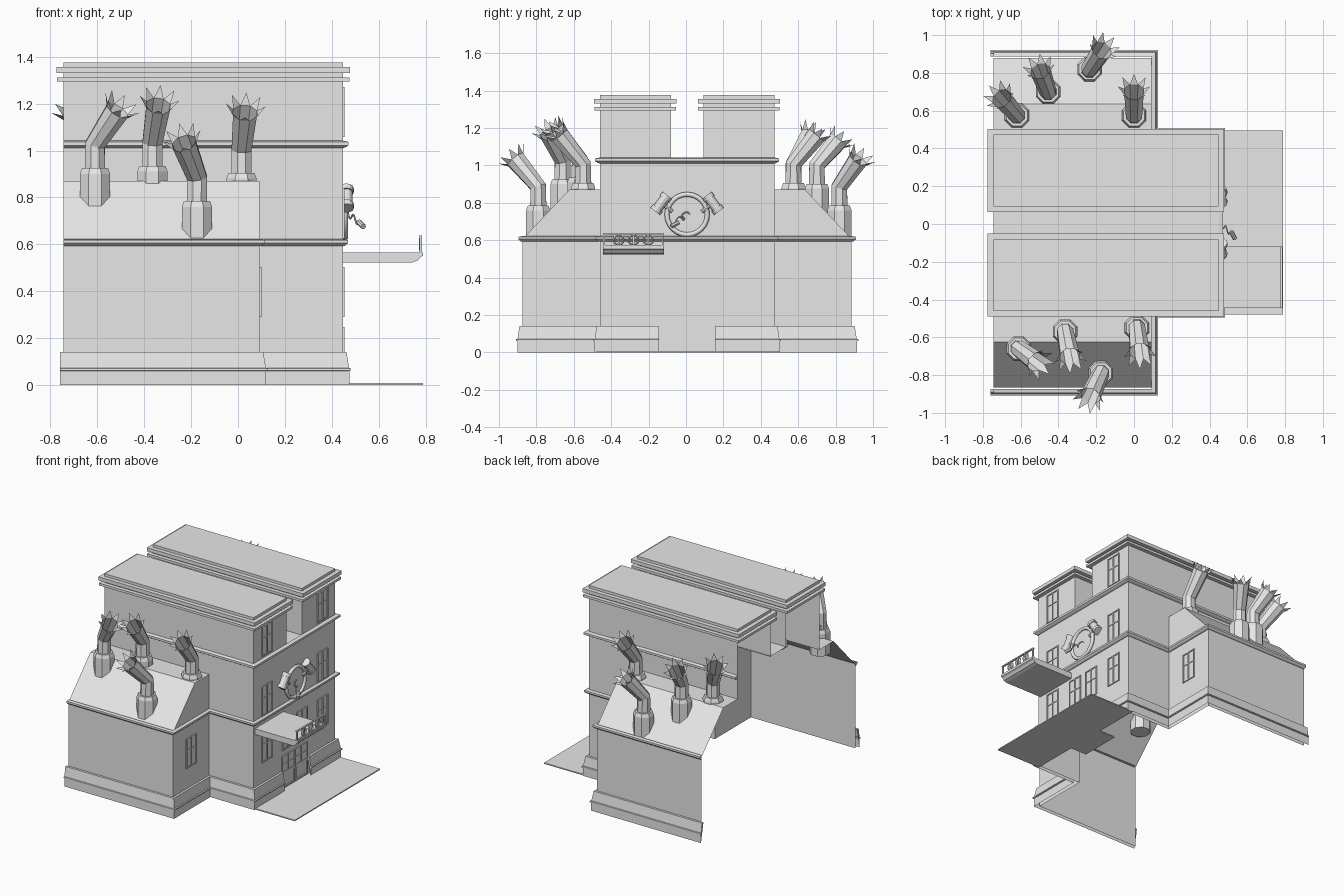
import bpy, bmesh, math
from mathutils import Vector, Matrix

cube = bpy.data.objects.get("Cube")
if cube:
    bpy.data.objects.remove(cube, do_unlink=True)

GREY = (0.8, 0.8, 0.8, 1)
mat = bpy.data.materials.new("plain grey")
mat.use_nodes = True
mat.diffuse_color = GREY
mat.node_tree.nodes["Principled BSDF"].inputs["Base Color"].default_value = GREY

CY = 0.006                 # centre line of the building
BACK, STEP, FRONT = -0.745, 0.092, 0.447
MAIN, WING = 0.467, 0.88   # half widths of main block and wings
DOOR = 0.15


def finish(name, bm, smooth=False):
    me = bpy.data.meshes.new(name)
    bm.to_mesh(me)
    bm.free()
    me.materials.append(mat)
    for p in me.polygons:
        p.use_smooth = smooth
    ob = bpy.data.objects.new(name, me)
    bpy.context.collection.objects.link(ob)
    return ob


def polygons(name, faces):
    bm = bmesh.new()
    for f in faces:
        bm.faces.new([bm.verts.new(p) for p in f])
    bmesh.ops.remove_doubles(bm, verts=bm.verts, dist=0.0001)
    return finish(name, bm)


def add_box(bm, x0, x1, y0, y1, z0, z1):
    m = Matrix.Translation(((x0 + x1) / 2, (y0 + y1) / 2, (z0 + z1) / 2))
    bmesh.ops.create_cube(bm, size=1, matrix=m @ Matrix.Diagonal((x1 - x0, y1 - y0, z1 - z0, 1)))


def box(name, *bounds):
    bm = bmesh.new()
    add_box(bm, *bounds)
    return finish(name, bm)


def add_rod(bm, a, b, r, sides=12):
    a, b = Vector(a), Vector(b)
    m = Matrix.Translation((a + b) / 2) @ (b - a).to_track_quat('Z', 'Y').to_matrix().to_4x4()
    bmesh.ops.create_cone(bm, cap_ends=True, segments=sides, radius1=r, radius2=r,
                          depth=(b - a).length, matrix=m)


def add_ring(bm, x, y, z, big, small, seg=24, sub=6):
    rows = []
    for i in range(seg):
        t = math.tau * i / seg
        row = []
        for j in range(sub):
            u = math.tau * j / sub
            r = big + small * math.cos(u)
            row.append(bm.verts.new((x + small * math.sin(u), y + r * math.cos(t), z + r * math.sin(t))))
        rows.append(row)
    for i in range(seg):
        a, b = rows[i], rows[(i + 1) % seg]
        for j in range(sub):
            k = (j + 1) % sub
            bm.faces.new((a[j], b[j], b[k], a[k]))


def sweep(name, path, profile):
    """Run an (outward, height) profile along a square-cornered plan path."""
    pts = [Vector((x, y + CY)) for x, y in path]
    dirs = [(b - a).normalized() for a, b in zip(pts, pts[1:])]
    outs = [Vector((d.y, -d.x)) for d in dirs]
    offs = [outs[0]] + [a + b for a, b in zip(outs, outs[1:])] + [outs[-1]]
    bm = bmesh.new()
    rows = [[bm.verts.new((p.x + o.x * d, p.y + o.y * d, z)) for d, z in profile]
            for p, o in zip(pts, offs)]
    for a, b in zip(rows, rows[1:]):
        for j in range(len(profile) - 1):
            bm.faces.new((a[j], b[j], b[j + 1], a[j + 1]))
    for row in (rows[0], rows[-1]):
        if len(row) > 2:
            bm.faces.new(row)
    return finish(name, bm)


def mirrored(path):
    return [(x, -y) for x, y in reversed(path)]


# Walls, open at the back and underneath
half = [(BACK, -WING), (STEP, -WING), (STEP, -MAIN), (FRONT, -MAIN)]
outline = half + mirrored(half)
upper = [(BACK, -MAIN), (FRONT, -MAIN), (FRONT, MAIN), (BACK, MAIN)]
sweep("lower_walls", outline, [(0, 0), (0, 0.61)])
sweep("middle_walls", [(STEP, -MAIN), (FRONT, -MAIN), (FRONT, MAIN), (STEP, MAIN)], [(0, 0.61), (0, 0.87)])
sweep("upper_walls", upper, [(0, 0.87), (0, 1.035)])

# Plinth, split by the doorway, and the two cornices
plinth = [(0.028, 0), (0.028, 0.06), (0.035, 0.062), (0.035, 0.07), (0.027, 0.072), (0.016, 0.14), (0, 0.14)]
side = [(BACK - 0.015, -WING)] + half[1:] + [(FRONT, -DOOR)]
sweep("right_plinth", side, plinth)
sweep("left_plinth", mirrored(side), plinth)
sweep("lower_cornice", outline, [(0, 0.592), (0.01, 0.594), (0.022, 0.605), (0.022, 0.618), (0, 0.622)])
sweep("upper_cornice", upper, [(0, 1.01), (0.01, 1.013), (0.025, 1.022), (0.025, 1.037), (0, 1.042)])

# Wing roofs: slope, flat strip and end gable
for s, label in ((-1, "right"), (1, "left")):
    def pt(x, y, z):
        return (x, CY + s * y, z)
    eave, ridge, inner = (0.872, 0.615), (0.63, 0.87), (MAIN, 0.87)
    polygons(label + "_wing_roof", [
        [pt(BACK, *eave), pt(STEP, *eave), pt(STEP, *ridge), pt(BACK, *ridge)],
        [pt(BACK, *ridge), pt(STEP, *ridge), pt(STEP, *inner), pt(BACK, *inner)],
        [pt(STEP, *eave), pt(STEP, *ridge), pt(STEP, *inner), pt(STEP, MAIN, 0.61)]])

# Roof between the towers, then the two long towers with banded tops
polygons("valley_roof", [[(BACK, CY - 0.09, 1.037), (FRONT, CY - 0.09, 1.037),
                          (FRONT, CY + 0.09, 1.037), (BACK, CY + 0.09, 1.037)]])
for s, label in ((-1, "right"), (1, "left")):
    y0, y1 = sorted((s * 0.087, s * MAIN))
    sweep(label + "_tower", [(BACK, y0), (FRONT, y0), (FRONT, y1), (BACK, y1)], [(0, 1.03), (0, 1.36)])
    for part, g, z0, z1 in (("lower_band", 0.028, 1.294, 1.311), ("upper_band", 0.03, 1.33, 1.356),
                            ("cap", 0, 1.356, 1.375)):
        box(f"{label}_tower_{part}", BACK - g, FRONT + g, CY + y0 - g, CY + y1 + g, z0, z1)


# Windows and doors as thin bars over a pane
def panes(name, x, y, z0, z1, w, columns, rows, bar=0.007):
    bm = bmesh.new()
    add_box(bm, x - 0.002, x + 0.002, y - w / 2, y + w / 2, z0, z1)
    for f in columns:
        c = y - w / 2 + bar / 2 + f * (w - bar)
        add_box(bm, x, x + 0.008, c - bar / 2, c + bar / 2, z0, z1)
    for f in rows:
        c = z0 + bar / 2 + f * (z1 - z0 - bar)
        add_box(bm, x, x + 0.007, y - w / 2, y + w / 2, c - bar / 2, c + bar / 2)
    finish(name, bm)


thirds = (0, 0.5, 1)
for s, label in ((-1, "right"), (1, "left")):
    for part, x, y, z in (("tower", FRONT, 0.318, 1.058), ("middle", FRONT, 0.318, 0.625),
                          ("lower", FRONT, 0.318, 0.289), ("centre", FRONT, 0.084, 0.289),
                          ("wing", STEP, 0.677, 0.289)):
        panes(f"{label}_{part}_window", x, CY + s * y, z, z + 0.214, 0.118, thirds, (0, 0.6, 1))
    panes(label + "_door", FRONT, CY + s * 0.074, 0.015, 0.125, 0.146, (0, 1), (0, 1), 0.012)
    panes(label + "_transom", FRONT, CY + s * 0.074, 0.125, 0.247, 0.146, thirds, (0, 0.5, 1))

# Forecourt and doorway floor
box("forecourt", 0.43, 0.79, CY - 0.485, CY + 0.49, 0, 0.008)
box("doorway_floor", 0.3, 0.43, CY - DOOR, CY + DOOR, 0, 0.008)

# Canopy with a curved lip
lip = [(FRONT, 0.523), (0.745, 0.523), (0.768, 0.531), (0.778, 0.545), (0.79, 0.552), (0.79, 0.565), (FRONT, 0.565)]
bm = bmesh.new()
face = bm.faces.new([bm.verts.new((x, -0.444, z)) for x, z in lip])
new = bmesh.ops.extrude_face_region(bm, geom=[face])["geom"]
bmesh.ops.translate(bm, vec=(0, 0.326, 0), verts=[v for v in new if isinstance(v, bmesh.types.BMVert)])
bmesh.ops.recalc_face_normals(bm, faces=bm.faces)
finish("canopy", bm)

# Ornamental rail on the canopy
bm = bmesh.new()
for z in (0.565, 0.63):
    add_box(bm, 0.773, 0.785, -0.444, -0.118, z, z + 0.008)
for i in range(5):
    y = -0.438 + i * 0.0785
    add_box(bm, 0.774, 0.784, y - 0.005, y + 0.005, 0.565, 0.636)
for y in (-0.36, -0.281, -0.202):
    add_ring(bm, 0.779, y, 0.601, 0.026, 0.006, 12, 4)
finish("canopy_rail", bm)

# Round dial with a mallet on each shoulder
bm = bmesh.new()
add_rod(bm, (FRONT, CY, 0.737), (FRONT + 0.008, CY, 0.737), 0.105, 28)
finish("dial", bm)
bm = bmesh.new()
add_ring(bm, FRONT + 0.01, CY, 0.737, 0.108, 0.013)
finish("dial_rim", bm, True)
for s, label in ((-1, "right"), (1, "left")):
    bm = bmesh.new()
    mid = Vector((0.462, CY + s * 0.138, 0.797))
    axis = Vector((0, -s * 0.6, 0.8))
    add_rod(bm, mid - axis * 0.05, mid + axis * 0.05, 0.026)
    for e in (-1, 1):
        add_rod(bm, mid + axis * e * 0.03, mid + axis * e * 0.054, 0.032)
    add_rod(bm, mid, mid + Vector((0, -s * 0.06, -0.045)), 0.01, 8)
    finish(label + "_mallet", bm)

# Curled pointer standing out of the dial
bm = bmesh.new()
curl = []
for i in range(25):
    t = i / 24
    a = t * math.tau * 2
    curl.append((0.455 + 0.06 * t, CY - 0.06 * t + 0.014 * math.cos(a), 0.74 - 0.045 * t + 0.014 * math.sin(a)))
for a, b in zip(curl, curl[1:]):
    add_rod(bm, a, b, 0.004, 6)
add_rod(bm, curl[-1], (0.535, CY - 0.085, 0.675), 0.012, 8)
finish("dial_pointer", bm)


# Bent chimneys: octagonal foot, leaning pipe, spiked mouth
def chimney(name, x, y, foot_low, foot_top, tip):
    bend = Vector((x, y, foot_top + 0.1))
    tip = Vector(tip)
    lean = (tip - bend).normalized()
    up = Vector((0, 0, 1))
    rings = [(Vector((x, y, foot_low)), 0.07, up), (Vector((x, y, foot_top - 0.025)), 0.07, up),
             (Vector((x, y, foot_top)), 0.06, up), (Vector((x, y, foot_top)), 0.047, up),
             (bend, 0.046, (up + lean).normalized()), (tip, 0.055, lean)]
    bm = bmesh.new()
    rows = []
    for c, r, n in rings:
        turn = up.rotation_difference(n)
        rows.append([bm.verts.new(c + turn @ Vector((r * math.cos(t), r * math.sin(t), 0)))
                     for t in (math.tau * (i + 0.5) / 8 for i in range(8))])
    for a, b in zip(rows, rows[1:]):
        for i in range(8):
            j = (i + 1) % 8
            bm.faces.new((a[i], a[j], b[j], b[i]))
    bm.faces.new(rows[0][::-1])
    rim = rows[-1]
    for i in range(8):
        a, b = rim[i], rim[(i + 1) % 8]
        out = ((a.co + b.co) / 2 - tip).normalized()
        bm.faces.new((a, b, bm.verts.new((a.co + b.co) / 2 + out * 0.035 + lean * 0.045)))
    finish(name, bm)


chimneys = [(-0.61, -0.66, 0.74, 0.925, (-0.515, -0.73, 1.17)),
            (-0.365, -0.57, 0.85, 0.935, (-0.34, -0.7, 1.19)),
            (-0.175, -0.79, 0.62, 0.785, (-0.23, -0.91, 1.03)),
            (0.015, -0.55, 0.85, 0.905, (0.03, -0.675, 1.16)),
            (-0.62, 0.575, 0.85, 0.905, (-0.7, 0.665, 1.16)),
            (-0.455, 0.7, 0.72, 0.9, (-0.495, 0.81, 1.13)),
            (-0.235, 0.82, 0.62, 0.785, (-0.17, 0.92, 1.03)),
            (0.0, 0.575, 0.85, 0.905, (0.0, 0.7, 1.16))]
for i, c in enumerate(chimneys):
    chimney(f"chimney_{i + 1}", *c)
